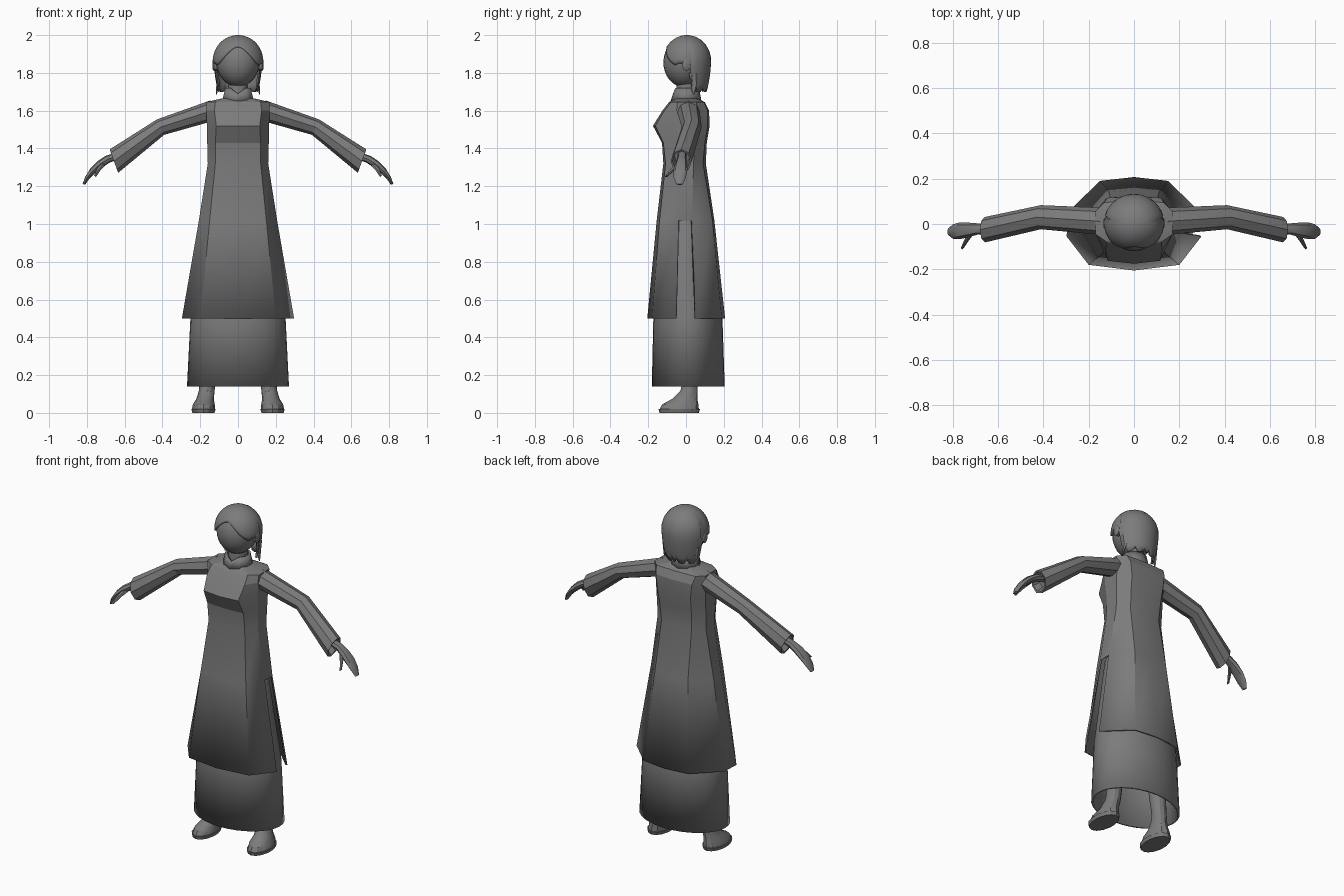
import bpy, bmesh, math
from mathutils import Vector

if "Cube" in bpy.data.objects:
    bpy.data.objects.remove(bpy.data.objects["Cube"])

grey = bpy.data.materials.new("cloth_grey")
grey.diffuse_color = (0.2, 0.2, 0.2, 1)
grey.use_nodes = True
grey.node_tree.nodes["Principled BSDF"].inputs["Base Color"].default_value = grey.diffuse_color


def loft(name, rings, cap=(True, True), skip=None, angle=20, wall=0):
    """Skin closed rings of points; skip(row, column) leaves a hole."""
    bm = bmesh.new()
    rows = [[bm.verts.new(p) for p in ring] for ring in rings]
    n = len(rows[0])
    for i in range(len(rows) - 1):
        for j in range(n):
            if skip and skip(i, j):
                continue
            k = (j + 1) % n
            bm.faces.new((rows[i][j], rows[i][k], rows[i + 1][k], rows[i + 1][j]))
    for use, row in zip(cap, (rows[0], rows[-1])):
        if use:
            bm.faces.new(row)
    bmesh.ops.recalc_face_normals(bm, faces=bm.faces)
    mesh = bpy.data.meshes.new(name)
    bm.to_mesh(mesh)
    bm.free()
    mesh.materials.append(grey)
    mesh.shade_smooth()
    mesh.set_sharp_from_angle(angle=math.radians(angle))
    ob = bpy.data.objects.new(name, mesh)
    bpy.context.collection.objects.link(ob)
    if wall:
        mod = ob.modifiers.new("wall", 'SOLIDIFY')
        mod.thickness = wall
        mod.offset = -1
    return ob


def ellipses(rows, n):
    """Level rings from rows of (cx, cy, z, rx, ry); column 0 faces front."""
    return [[(cx + rx * math.sin(math.tau * j / n), cy - ry * math.cos(math.tau * j / n), z)
             for j in range(n)] for cx, cy, z, rx, ry in rows]


def limb(rows, s, n=8):
    """Rings along an arm from rows of (x, y, z, half width, half thickness, tilt)."""
    rings = []
    for x, y, z, ry, rt, tilt in rows:
        up = Vector((math.sin(math.radians(tilt)), 0, math.cos(math.radians(tilt))))
        ring = []
        for j in range(n):
            a = math.tau * j / n
            p = Vector((x, y + ry * math.cos(a), z)) + up * rt * math.sin(a)
            ring.append((s * p.x, p.y, p.z))
        rings.append(ring)
    return rings


# Robe: z, front centre y, front corner, side front, side back, back corner, back centre y
robe_rows = [
    (0.50, -.205, (.20, -.18), (.297, -.055), (.292, .052), (.15, .19), .207),
    (1.02, -.155, (.15, -.14), (.207, -.04), (.207, .032), (.11, .14), .15),
    (1.32, -.12, (.12, -.108), (.16, -.04), (.16, .04), (.10, .09), .105),
    (1.43, -.127, (.12, -.12), (.163, -.04), (.163, .045), (.105, .10), .11),
    (1.52, -.175, (.115, -.162), (.165, -.05), (.165, .05), (.11, .115), .125),
    (1.60, -.125, (.125, -.115), (.167, -.05), (.167, .055), (.12, .115), .122),
    (1.645, -.09, (.12, -.08), (.17, -.045), (.17, .055), (.13, .095), .10),
    (1.665, -.06, (.06, -.05), (.085, -.025), (.085, .025), (.06, .05), .06),
]
robe_rings = []
for z, front, a, b, c, d, back in robe_rows:
    side = [a, b, c, d]
    flat = [(0, front)] + side + [(0, back)] + [(-x, y) for x, y in reversed(side)]
    robe_rings.append([(x, y, z) for x, y in flat])
# The slit is the missing lower panel on one side
loft("robe", robe_rings, cap=(False, True), skip=lambda i, j: i == 0 and j == 2,
     angle=14, wall=0.01)

# Long underskirt, open at the hem
loft("underskirt", ellipses([(0, .012, .14, .27, .193), (0, .01, .50, .252, .183),
                             (0, 0, 1.02, .185, .115), (0, 0, 1.1, .15, .09)], 32),
     cap=(False, True), angle=30, wall=0.012)

# Standing collar with a notch at the throat, and the neck inside it
collar = ellipses([(0, 0, 1.65, .088, .082), (0, 0, 1.72, .071, .069)], 10)
x, y, z = collar[1][0]
collar[1][0] = (x, y, z - .03)
loft("collar", collar, cap=(False, False), wall=0.01)
loft("neck", ellipses([(0, 0, 1.64, .055, .055), (0, .005, 1.78, .05, .052)], 12), angle=40)

# Head, egg shaped with a narrower chin
head_rows = []
for i in range(1, 16):
    t = math.pi * i / 16
    zz = -math.cos(t)
    r = math.sin(t) * (.118 + .008 * min(zz, 0))
    head_rows.append((0, .002 + .012 * min(zz, 0), 1.858 + .133 * zz, r, r * 1.03))
loft("head", ellipses(head_rows, 24), angle=60)


# Hair: each column runs from the crown to its own lower edge
def hair_edge(deg):
    if deg < 65:
        return 1.94 - .10 * (1 - math.cos(math.pi * deg / 65)) / 2
    if deg < 100:
        return 1.85
    if deg < 112:
        return 1.70
    return 1.70 if round(deg / 7.5) % 4 < 3 else 1.725


COLS, ROWS = 48, 10
hair_rings = []
for i in range(ROWS + 1):
    ring = []
    for j in range(COLS):
        az = math.tau * j / COLS
        deg = math.degrees(az if az <= math.pi else math.tau - az)
        edge = hair_edge(deg)
        if edge > 1.865:
            low = math.acos((edge - 1.865) / .135)
        else:
            low = math.pi / 2 + (1.865 - edge) / .135
        t = .1 + (low - .1) * i / ROWS
        if t < math.pi / 2:
            r, z = math.sin(t), 1.865 + .135 * math.cos(t)
        else:
            drop = (t - math.pi / 2) * .135
            r, z = 1 - 5.5 * drop * drop - .2 * drop, 1.865 - drop
        ring.append((.133 * r * math.sin(az), .005 - .128 * r * math.cos(az), z))
    hair_rings.append(ring)
loft("hair", hair_rings, cap=(True, False), angle=50, wall=0.012)

for side, s in (("right", 1), ("left", -1)):
    # Sleeve with a recessed cuff opening
    loft(side + "_sleeve", limb([
        (.145, .012, 1.598, .06, .056, 2),
        (.41, .03, 1.513, .053, .045, 25),
        (.657, -.025, 1.333, .056, .066, 20),
        (.655, -.025, 1.334, .047, .056, 20),
        (.62, -.02, 1.36, .042, .045, 20)], s))
    # Hand curving down to the fingertips
    loft(side + "_hand", limb([
        (.61, -.02, 1.37, .024, .02, 30),
        (.69, -.022, 1.343, .025, .021, 32),
        (.73, -.026, 1.317, .032, .021, 38),
        (.768, -.03, 1.283, .037, .018, 45),
        (.798, -.033, 1.245, .032, .012, 60),
        (.816, -.034, 1.21, .017, .007, 68)], s), angle=35)
    loft(side + "_thumb", limb([
        (.712, -.035, 1.318, .014, .013, 40),
        (.738, -.07, 1.288, .013, .012, 45),
        (.757, -.105, 1.252, .007, .007, 50)], s, 6), angle=35)
    # Ear
    loft(side + "_ear", limb([
        (.108, .0, 1.842, .018, .03, 0),
        (.128, .003, 1.845, .025, .036, 0),
        (.134, .004, 1.845, .018, .026, 0)], s), angle=40)
    # Pointed side lock in front of the neck
    loft(side + "_side_lock", limb([
        (.112, .04, 1.80, .025, .012, 90),
        (.106, .045, 1.74, .02, .01, 90),
        (.115, .04, 1.685, .003, .003, 90)], s, 6), angle=40)
    # Shoe sole, then the upper continuing into the leg
    loft(side + "_sole", ellipses([(s * .183, -.036, 0, .06, .104),
                                   (s * .183, -.036, .02, .066, .11)], 14))
    loft(side + "_shoe_and_leg", ellipses([
        (s * .183, -.036, .02, .061, .104),
        (s * .181, -.03, .045, .058, .096),
        (s * .174, -.006, .075, .046, .066),
        (s * .166, .016, .115, .042, .046),
        (s * .162, .02, .15, .042, .042),
        (s * .12, .01, .60, .06, .06)], 12), angle=30)
